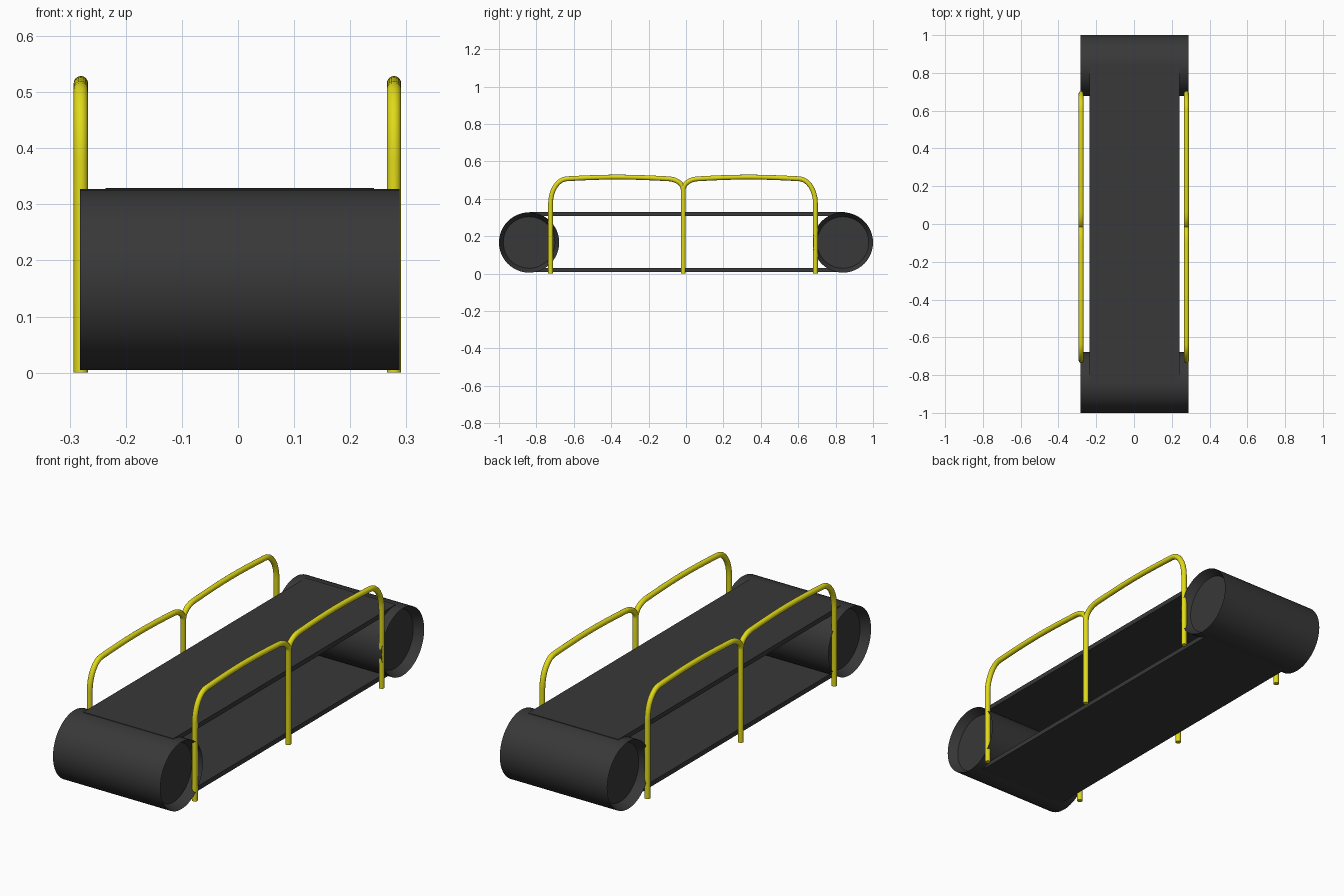
import bpy, bmesh, math

if "Cube" in bpy.data.objects:
    bpy.data.objects.remove(bpy.data.objects["Cube"])


def material(name, rgb):
    m = bpy.data.materials.new(name)
    m.diffuse_color = (*rgb, 1)
    m.use_nodes = True
    m.node_tree.nodes["Principled BSDF"].inputs["Base Color"].default_value = m.diffuse_color
    return m


DARK = material("dark_rubber", (0.04, 0.04, 0.04))
YELLOW = material("yellow_paint", (0.75, 0.70, 0.01))


def finish(obj, mat, smooth=True):
    obj.data.materials.append(mat)
    if smooth:
        bpy.ops.object.select_all(action='DESELECT')
        obj.select_set(True)
        bpy.context.view_layer.objects.active = obj
        bpy.ops.object.shade_smooth_by_angle(angle=math.radians(35))


def add_mesh(name, bm):
    bmesh.ops.recalc_face_normals(bm, faces=bm.faces)
    me = bpy.data.meshes.new(name)
    bm.to_mesh(me)
    bm.free()
    obj = bpy.data.objects.new(name, me)
    bpy.context.collection.objects.link(obj)
    return obj


# End rollers: drum with tapered recess and disc at each end
def roller(name, y, sides=48):
    bm = bmesh.new()
    profile = [(-0.24, 0.138), (-0.282, 0.161), (0.288, 0.161), (0.246, 0.138)]
    rings = []
    for x, r in profile:
        rings.append([bm.verts.new((x, y + r * math.cos(a), 0.166 + r * math.sin(a)))
                      for a in (2 * math.pi * i / sides for i in range(sides))])
    for a, b in zip(rings, rings[1:]):
        for i in range(sides):
            j = (i + 1) % sides
            bm.faces.new((a[i], a[j], b[j], b[i]))
    bm.faces.new(rings[0])
    bm.faces.new(rings[-1])
    finish(add_mesh(name, bm), DARK)


roller("front_roller", -0.839)
roller("back_roller", 0.839)


# Flat belt runs above and below
def belt(name, z0, z1):
    bm = bmesh.new()
    bmesh.ops.create_cube(bm, size=1)
    bmesh.ops.scale(bm, vec=(0.478, 1.685, z1 - z0), verts=bm.verts)
    bmesh.ops.translate(bm, vec=(0.003, 0.007, (z0 + z1) / 2), verts=bm.verts)
    finish(add_mesh(name, bm), DARK, smooth=False)


belt("top_belt", 0.307, 0.329)
belt("bottom_belt", 0.008, 0.030)


# Handrail arch path in the side plane: outer post, slightly bowed bar, centre post
def arch_path(outer, inner):
    d = 1 if inner > outer else -1
    top, n = 0.507, 8
    pts = [(outer, 0.0)]
    for i in range(n + 1):
        t = math.pi / 2 * i / n
        pts.append((outer + d * 0.09 * (1 - math.cos(t)), 0.375 + (top - 0.375) * math.sin(t)))
    a, b = outer + d * 0.09, inner - d * 0.085
    for i in range(1, 8):
        t = i / 8
        pts.append((a + (b - a) * t, top + 0.009 * math.sin(math.pi * t)))
    for i in range(n + 1):
        t = math.pi / 2 * i / n
        pts.append((b + d * 0.085 * math.sin(t), 0.448 + (top - 0.448) * math.cos(t)))
    pts.append((inner, 0.0))
    return pts


# Tube swept along the path
def tube(name, x, path, r=0.0128, sides=16):
    bm = bmesh.new()
    rings = []
    for i, (y, z) in enumerate(path):
        p, q = path[max(i - 1, 0)], path[min(i + 1, len(path) - 1)]
        l = math.hypot(q[0] - p[0], q[1] - p[1])
        ny, nz = -(q[1] - p[1]) / l, (q[0] - p[0]) / l
        if i in (0, len(path) - 1, 1, len(path) - 2):
            ny, nz = (-1 if i < 2 else 1), 0
        rings.append([bm.verts.new((x + r * math.cos(a), y + ny * r * math.sin(a),
                                    z + nz * r * math.sin(a)))
                      for a in (2 * math.pi * k / sides for k in range(sides))])
    for a, b in zip(rings, rings[1:]):
        for i in range(sides):
            j = (i + 1) % sides
            bm.faces.new((a[i], a[j], b[j], b[i]))
    bm.faces.new(rings[0])
    bm.faces.new(rings[-1])
    finish(add_mesh(name, bm), YELLOW)


for side, x in (("left", -0.28), ("right", 0.278)):
    tube(side + "_front_handrail", x, arch_path(-0.724, -0.015))
    # orientation of the second sweep runs from the centre post to the back post
    tube(side + "_back_handrail", x, arch_path(0.692, -0.015)[::-1])
